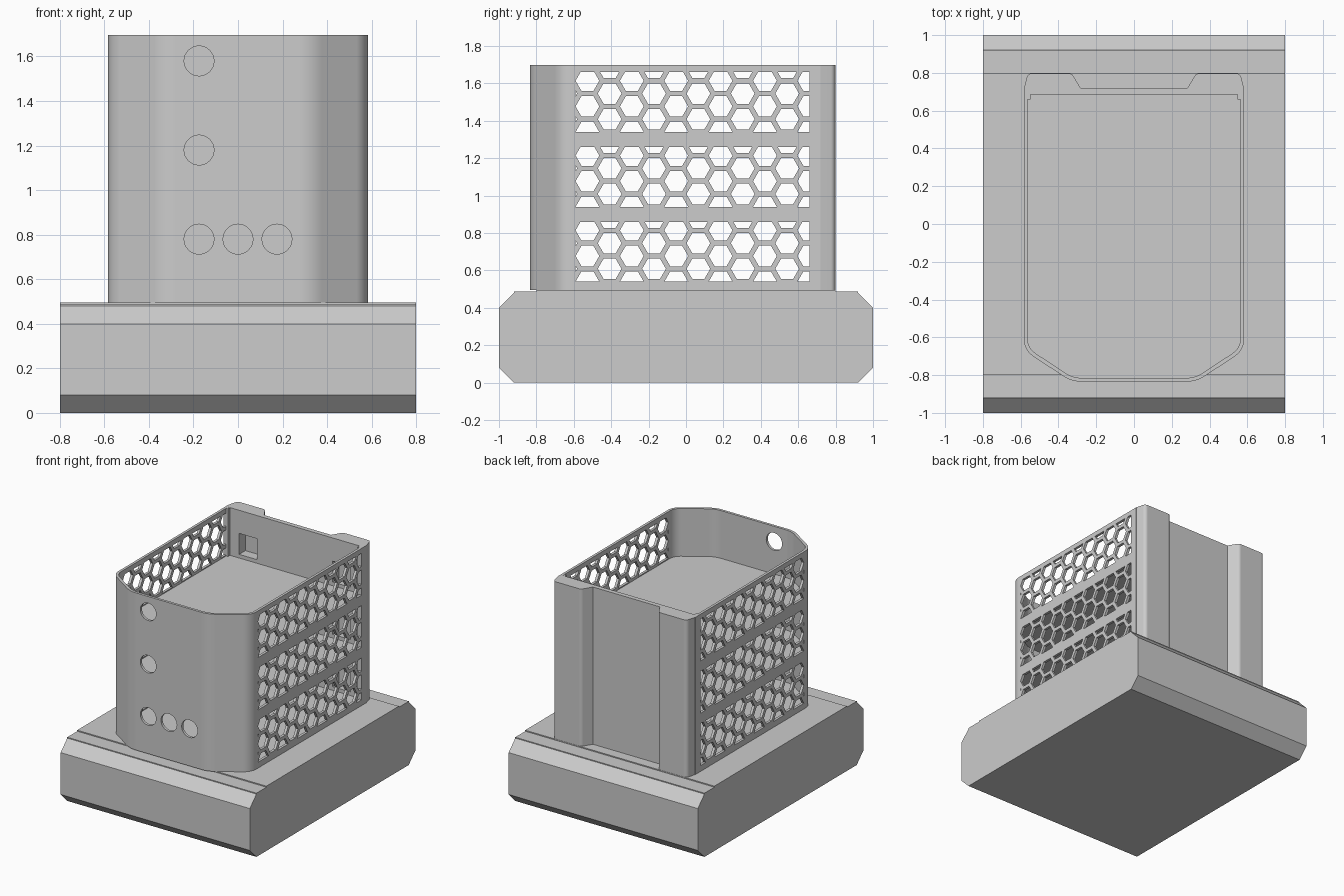
import bpy, bmesh, math
from mathutils import Vector

if "Cube" in bpy.data.objects:
    bpy.data.objects.remove(bpy.data.objects["Cube"], do_unlink=True)

grey = bpy.data.materials.new("plain_grey")
grey.use_nodes = True
COLOUR = (0.604, 0.604, 0.604, 1)
grey.diffuse_color = COLOUR
grey.node_tree.nodes["Principled BSDF"].inputs["Base Color"].default_value = COLOUR


def prisms(name, outlines, lo, hi, axis="z"):
    """One object made of outlines extruded along an axis."""
    place = {"z": lambda a, b, t: (a, b, t),
             "x": lambda a, b, t: (t, a, b),
             "y": lambda a, b, t: (a, t, b)}[axis]
    bm = bmesh.new()
    for pts in outlines:
        low = [bm.verts.new(place(a, b, lo)) for a, b in pts]
        high = [bm.verts.new(place(a, b, hi)) for a, b in pts]
        bm.faces.new(low[::-1])
        bm.faces.new(high)
        n = len(pts)
        for i in range(n):
            j = (i + 1) % n
            bm.faces.new((low[i], low[j], high[j], high[i]))
    bmesh.ops.recalc_face_normals(bm, faces=bm.faces)
    mesh = bpy.data.meshes.new(name)
    bm.to_mesh(mesh)
    bm.free()
    mesh.materials.append(grey)
    obj = bpy.data.objects.new(name, mesh)
    bpy.context.collection.objects.link(obj)
    return obj


def rounded(corners, steps=8):
    """Round each (x, y, radius) corner of a polygon."""
    out = []
    n = len(corners)
    for i, (x, y, r) in enumerate(corners):
        p = Vector((x, y))
        if not r:
            out.append((x, y))
            continue
        a = (Vector(corners[i - 1][:2]) - p).normalized()
        b = (Vector(corners[(i + 1) % n][:2]) - p).normalized()
        half = a.angle(b) / 2
        centre = p + (a + b).normalized() * (r / math.sin(half))
        start = p + a * (r / math.tan(half)) - centre
        end = p + b * (r / math.tan(half)) - centre
        for k in range(steps + 1):
            v = start.slerp(end, k / steps).normalized()
            out.append(tuple(centre + v * r))
    return out


def mirrored(half):
    """Complete a half outline across x = 0."""
    return half + [(-p[0],) + tuple(p[1:]) for p in reversed(half)]


def rect(x0, x1, y0, y1):
    return [(x0, y0), (x1, y0), (x1, y1), (x0, y1)]


def clip(pts, index, limit, sign):
    """Keep the part of a polygon on one side of an axis limit."""
    out = []
    for i, p in enumerate(pts):
        q = pts[(i + 1) % len(pts)]
        dp, dq = sign * (p[index] - limit), sign * (q[index] - limit)
        if dp >= 0:
            out.append(p)
        if dp * dq < 0:
            t = dp / (dp - dq)
            out.append(tuple(u + (v - u) * t for u, v in zip(p, q)))
    return out


def cut(obj, cutter):
    cutter.hide_render = True
    mod = obj.modifiers.new("cut", "BOOLEAN")
    mod.operation = "DIFFERENCE"
    mod.solver = "EXACT"
    mod.object = cutter
    bpy.context.view_layer.objects.active = obj
    bpy.ops.object.modifier_apply(modifier=mod.name)
    bpy.data.objects.remove(cutter, do_unlink=True)


def smooth(obj):
    bpy.ops.object.select_all(action="DESELECT")
    obj.select_set(True)
    bpy.context.view_layer.objects.active = obj
    bpy.ops.object.shade_smooth_by_angle(angle=math.radians(25))
    mod = obj.modifiers.new("even_shading", "WEIGHTED_NORMAL")
    mod.keep_sharp = True


TIERS = (0.54, 0.94, 1.34)
BOTTOM, TOP = 0.495, 1.697

# Base block with chamfered front and back and two shallow steps
side = [(0.92, 0), (1, 0.08), (1, 0.4), (0.92, 0.48),
        (0.92, 0.487), (0.8, 0.487), (0.8, BOTTOM)]
prisms("base_block", [mirrored(side)], -0.8, 0.8, "x")

# Thin-walled case with angled front corners
outer = rounded(mirrored([(0.33, -0.835, 0.18), (0.583, -0.668, 0.11), (0.583, 0.72, 0)]))
inner = rounded(mirrored([(0.324, -0.815, 0.16), (0.563, -0.657, 0.09), (0.563, 0.685, 0)]))
case = prisms("case_shell", [outer], BOTTOM, TOP)
cut(case, prisms("case_hollow", [inner], 0.3, 2))

# Honeycomb vents through both side walls
PITCH, RADIUS = 0.137, 0.0635
COLUMN = PITCH * math.sqrt(3) / 2
vents = []
for z0 in TIERS:
    for col in range(-1, 12):
        for row in range(-1, 4):
            cy = -0.527 + col * COLUMN
            cz = z0 + (row + 0.5 * (col % 2)) * PITCH
            cell = [(cy + RADIUS * math.cos(k * math.pi / 3),
                     cz + RADIUS * math.sin(k * math.pi / 3)) for k in range(6)]
            for index, limit, sign in ((0, -0.59, 1), (0, 0.66, -1),
                                       (1, z0 - 0.0003, 1), (1, z0 + 0.32, -1)):
                cell = clip(cell, index, limit, sign)
            if len(cell) > 2:
                vents.append(cell)
cut(case, prisms("vent_cutter", vents, -1, 1, "x"))

# Round button openings in the front wall
centres = [(-0.175, z + 0.24) for z in TIERS] + [(0, 0.78), (0.175, 0.78)]
rounds = [[(cx + 0.067 * math.cos(k * math.pi / 16), cz + 0.067 * math.sin(k * math.pi / 16))
           for k in range(32)] for cx, cz in centres]
cut(case, prisms("button_cutter", rounds, -1, -0.6, "y"))

# Cable openings in the back wall, leading into the rear posts
ports = [rect(x, x + 0.15, z + 0.02, z + 0.18) for z in TIERS for x in (-0.47, 0.32)]
cut(case, prisms("port_cutter", ports, 0.6, 0.76, "y"))
smooth(case)

# Rear posts and inner corner rails
for label, s in (("left", 1), ("right", -1)):
    outline = rounded([(s * 0.583, 0.715, 0), (s * 0.562, 0.798, 0.03),
                       (s * 0.33, 0.798, 0.03), (s * 0.28, 0.715, 0)])
    post = prisms(label + "_rear_post", [outline], BOTTOM, TOP)
    cut(post, prisms("post_pocket", ports, 0.6, 0.76, "y"))
    smooth(post)
    prisms(label + "_inner_rail", [rect(s * 0.548, s * 0.57, 0.66, 0.69)], BOTTOM, TOP - 0.001)

# Tier floors
floor = rounded(mirrored([(0.327, -0.825, 0.17), (0.573, -0.662, 0.1), (0.573, 0.7, 0)]))
for label, z in zip(("lower", "middle", "upper"), TIERS):
    prisms(label + "_floor", [floor], z - 0.045, z - 0.008)
